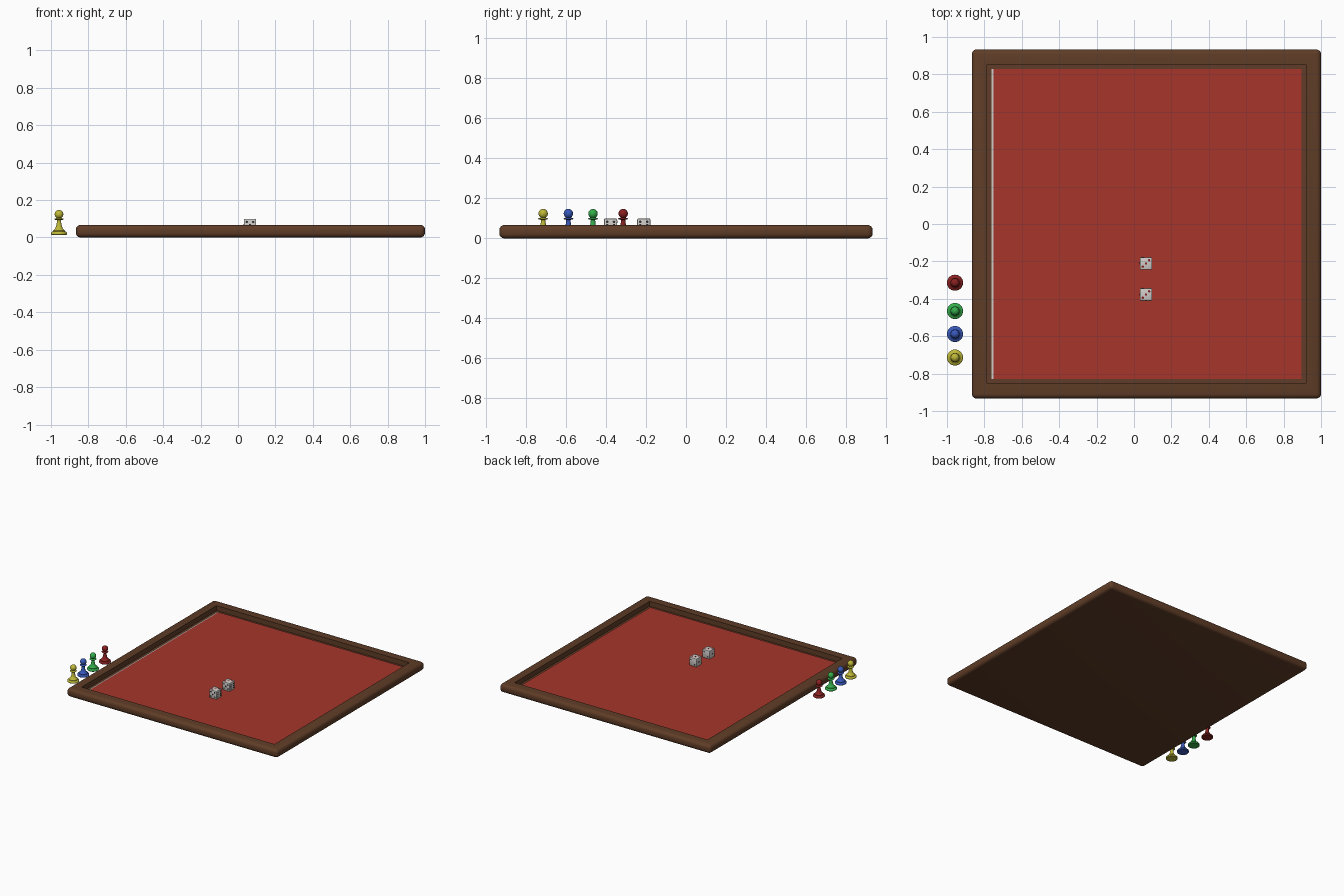
import bpy, bmesh, math
from mathutils import Vector, Matrix

if "Cube" in bpy.data.objects:
    bpy.data.objects.remove(bpy.data.objects["Cube"])


def material(name, r, g, b):
    m = bpy.data.materials.new(name)
    m.diffuse_color = (r, g, b, 1)
    m.use_nodes = True
    m.node_tree.nodes["Principled BSDF"].inputs["Base Color"].default_value = m.diffuse_color
    return m


WOOD = material("dark_wood", 0.115, 0.046, 0.020)
FELT = material("red_felt", 0.38, 0.036, 0.024)
WHITE = material("off_white", 0.62, 0.60, 0.58)
DARK = material("dark_pips", 0.03, 0.03, 0.03)
RED = material("pawn_red", 0.25, 0.015, 0.015)
GREEN = material("pawn_green", 0.035, 0.42, 0.07)
BLUE = material("pawn_blue", 0.04, 0.10, 0.50)
YELLOW = material("pawn_yellow", 0.52, 0.48, 0.04)


def finish(bm, name, mats, smooth=None):
    bmesh.ops.recalc_face_normals(bm, faces=bm.faces)
    me = bpy.data.meshes.new(name)
    bm.to_mesh(me)
    bm.free()
    ob = bpy.data.objects.new(name, me)
    bpy.context.collection.objects.link(ob)
    for m in mats:
        me.materials.append(m)
    if smooth:
        bpy.ops.object.select_all(action='DESELECT')
        ob.select_set(True)
        bpy.context.view_layer.objects.active = ob
        bpy.ops.object.shade_smooth_by_angle(angle=math.radians(smooth))
    return ob


def box_mesh(lo, hi, bevel=0, segments=1):
    lo, hi = Vector(lo), Vector(hi)
    bm = bmesh.new()
    mat = Matrix.Translation((lo + hi) / 2) @ Matrix.Diagonal((*(hi - lo), 1))
    bmesh.ops.create_cube(bm, size=1, matrix=mat)
    if bevel:
        bmesh.ops.bevel(bm, geom=list(bm.edges), offset=bevel, segments=segments,
                        profile=0.5, affect='EDGES')
    return bm


# tray: rounded slab with its top face inset and sunk
FLOOR_Z = 0.033
ROUND = 0.025
bm = box_mesh((-0.867, -0.933, 0), (1.0, 0.933, 0.067), ROUND, 4)
bm.normal_update()
top = max((f for f in bm.faces if f.normal.z > 0.99), key=lambda f: f.calc_area())
bmesh.ops.inset_individual(bm, faces=[top], thickness=0.104 - ROUND)
sunk = bmesh.ops.extrude_discrete_faces(bm, faces=[top])["faces"][0]
for v in sunk.verts:
    v.co.z = FLOOR_Z - 0.006
finish(bm, "wooden_tray", [WOOD], 35)

# playing surface and the pale strip showing at its left edge
finish(box_mesh((-0.752, -0.829, FLOOR_Z - 0.006), (0.896, 0.829, FLOOR_Z)), "playing_surface", [FELT])
finish(box_mesh((-0.763, -0.829, FLOOR_Z - 0.006), (-0.752, 0.829, FLOOR_Z - 0.001)),
       "edge_strip", [WHITE])

# dice with thin round pips
D = 0.066
PIPS = {
    1: [(0, 0)],
    2: [(-1, 1), (1, -1)],
    3: [(-1, -1), (0, 0), (1, 1)],
    4: [(-1, -1), (-1, 1), (1, -1), (1, 1)],
    5: [(-1, -1), (-1, 1), (1, -1), (1, 1), (0, 0)],
    6: [(-1, -1), (-1, 0), (-1, 1), (1, -1), (1, 0), (1, 1)],
}
SIDES = [((0, 0, 1), 3), ((0, 0, -1), 4), ((0, -1, 0), 5),
         ((0, 1, 0), 2), ((1, 0, 0), 6), ((-1, 0, 0), 1)]


def die(name, x, y):
    c = Vector((x, y, FLOOR_Z + D / 2))
    h = Vector((D, D, D)) / 2
    finish(box_mesh(c - h, c + h, 0.005, 2), name, [WHITE], 40)
    bm = bmesh.new()
    for normal, count in SIDES:
        n = Vector(normal)
        u = Vector((0, 1, 0)) if n.x else Vector((1, 0, 0))
        v = n.cross(u)
        for a, b in PIPS[count]:
            p = c + n * D / 2 + (u * a + v * b) * 0.017
            rot = n.to_track_quat('Z', 'Y').to_matrix().to_4x4()
            old = set(bm.faces)
            bmesh.ops.create_cone(bm, cap_ends=True, segments=12, radius1=0.0065,
                                  radius2=0.0065, depth=0.001,
                                  matrix=Matrix.Translation(p) @ rot)
            for f in set(bm.faces) - old:
                f.material_index = 1 if n.z > 0 else 0
    finish(bm, name + "_pips", [DARK, RED])


die("die_back", 0.064, -0.211)
die("die_front", 0.064, -0.377)

# pawns: turned profile (radius, height)
PROFILE = [(0, 0), (0.040, 0), (0.043, 0.003), (0.043, 0.011), (0.039, 0.016),
           (0.033, 0.018), (0.033, 0.022), (0.026, 0.029), (0.019, 0.036),
           (0.015, 0.048), (0.012, 0.064), (0.011, 0.079), (0.022, 0.081),
           (0.025, 0.084), (0.022, 0.087), (0.012, 0.090)]
HEAD_Z, HEAD_R = 0.110, 0.0235
PROFILE += [(HEAD_R * math.sin(math.radians(a)), HEAD_Z - HEAD_R * math.cos(math.radians(a)))
            for a in range(36, 181, 18)]


def pawn(name, y, mat):
    bm = bmesh.new()
    vs = [bm.verts.new((r, 0, z)) for r, z in PROFILE]
    es = [bm.edges.new(p) for p in zip(vs, vs[1:])]
    bmesh.ops.spin(bm, geom=vs + es, cent=(0, 0, 0), axis=(0, 0, 1),
                   angle=math.tau, steps=28)
    bmesh.ops.remove_doubles(bm, verts=bm.verts, dist=1e-5)
    finish(bm, name, [mat], 40).location = (-0.957, y, 0.014)


pawn("red_pawn", -0.314, RED)
pawn("green_pawn", -0.465, GREEN)
pawn("blue_pawn", -0.588, BLUE)
pawn("yellow_pawn", -0.714, YELLOW)
